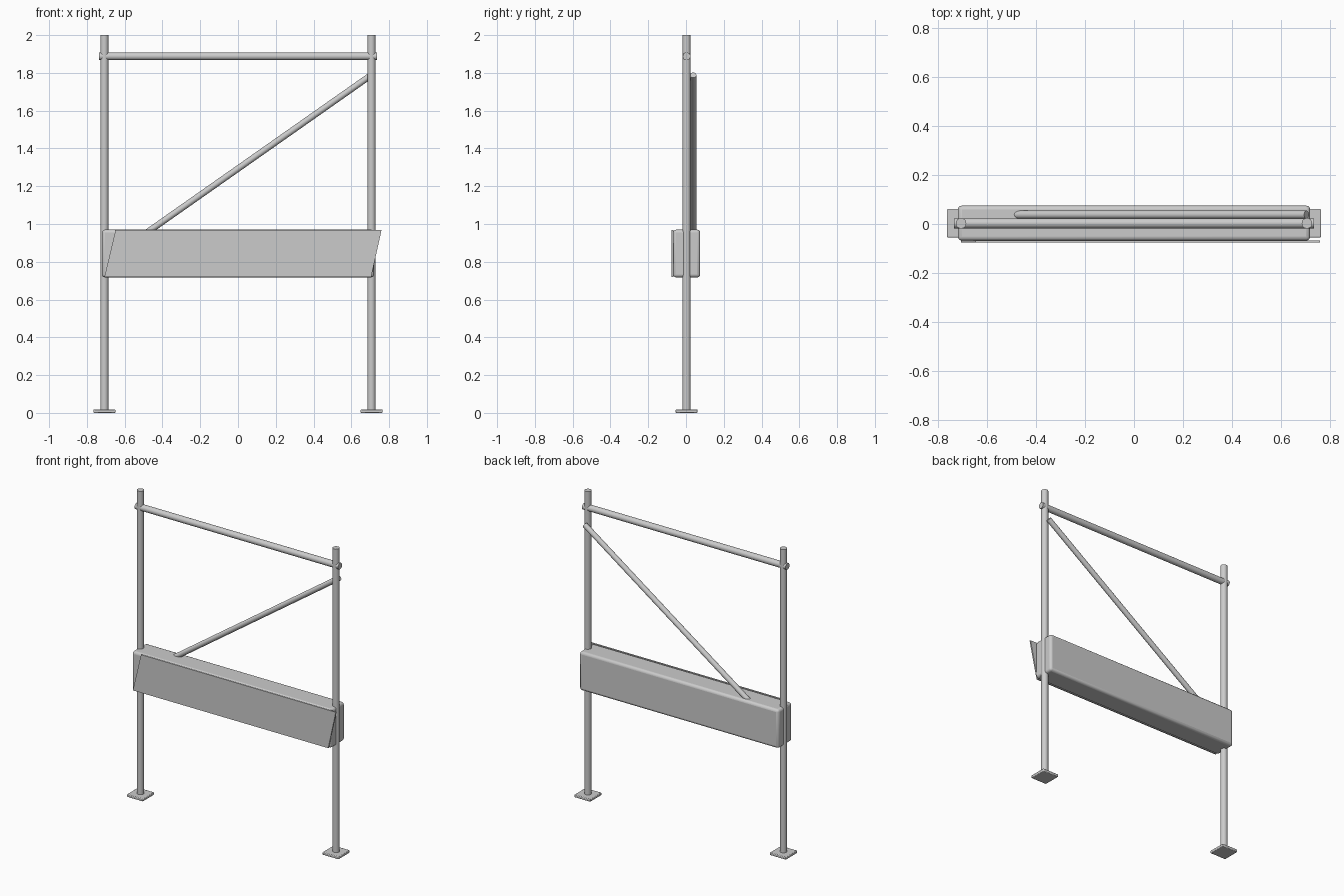
import bpy, math
from mathutils import Vector

if "Cube" in bpy.data.objects:
    bpy.data.objects.remove(bpy.data.objects["Cube"])

Y = 0.003  # depth of the tube frame


def tube(name, a, b, r, sides=24):
    a, b = Vector(a), Vector(b)
    bpy.ops.mesh.primitive_cylinder_add(vertices=sides, radius=r, depth=(b - a).length,
                                        location=(a + b) / 2)
    o = bpy.context.object
    o.name = name
    o.rotation_euler = (b - a).to_track_quat('Z', 'Y').to_euler()
    bpy.ops.object.shade_smooth_by_angle(angle=math.radians(40))
    return o


def box(name, lo, hi, bevel, segments):
    lo, hi = Vector(lo), Vector(hi)
    bpy.ops.mesh.primitive_cube_add(size=1, location=(lo + hi) / 2)
    o = bpy.context.object
    o.name = name
    o.scale = hi - lo
    bpy.ops.object.transform_apply(location=False, rotation=False, scale=True)
    m = o.modifiers.new("rounded_edges", 'BEVEL')
    m.width, m.segments = bevel, segments
    bpy.ops.object.shade_smooth_by_angle(angle=math.radians(40))
    return o


# Upright posts with square foot plates
for side, s in (("left", -1), ("right", 1)):
    x = 0.707 * s
    tube(side + "_post", (x, Y, 0.004), (x, Y, 2.0), 0.0215)
    box(side + "_foot_plate", (x - 0.058, Y - 0.058, 0), (x + 0.058, Y + 0.058, 0.018), 0.004, 2)

# Top rail running through both posts
tube("top_rail", (-0.736, Y, 1.888), (0.736, Y, 1.888), 0.0205)

# Diagonal brace behind the frame, ending inside the board
tube("diagonal_brace", (-0.66, 0.038, 0.83), (0.705, 0.038, 1.788), 0.0168)

# Thick barrier board
box("barrier_board", (-0.72, -0.068, 0.717), (0.72, 0.075, 0.97), 0.016, 3)

# Slanted face panel: a thin parallelogram in front of the board
profile = [(-0.707, 0.72), (0.705, 0.72), (0.76, 0.969), (-0.648, 0.969)]
verts = [(x, y, z) for y in (-0.076, -0.067) for x, z in profile]
faces = [(0, 1, 2, 3), (7, 6, 5, 4)]
faces += [(i, i + 4, (i + 1) % 4 + 4, (i + 1) % 4) for i in range(4)]
mesh = bpy.data.meshes.new("slanted_panel")
mesh.from_pydata(verts, [], faces)
bpy.context.collection.objects.link(bpy.data.objects.new("slanted_panel", mesh))
